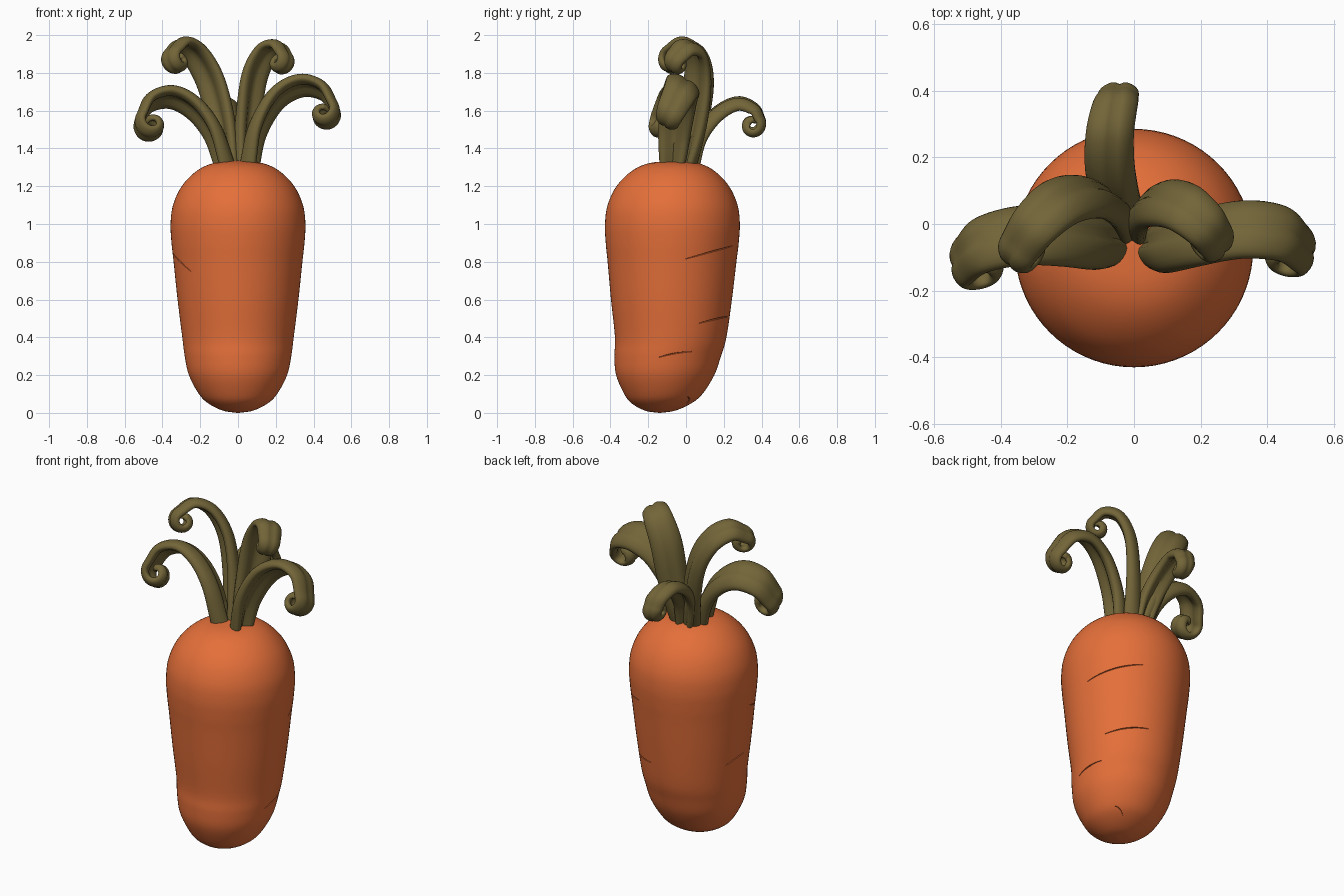
import bpy, bmesh, math
from mathutils import Vector, Matrix

cube = bpy.data.objects.get("Cube")
if cube:
    bpy.data.objects.remove(cube, do_unlink=True)


def material(name, rgb):
    m = bpy.data.materials.new(name)
    m.use_nodes = True
    m.diffuse_color = (*rgb, 1)
    bsdf = m.node_tree.nodes["Principled BSDF"]
    bsdf.inputs["Base Color"].default_value = (*rgb, 1)
    bsdf.inputs["Roughness"].default_value = 0.7
    return m


orange = material("carrot orange", (0.78, 0.16, 0.042))
olive = material("leaf olive", (0.17, 0.13, 0.04))


def spline(points, steps):
    """Smooth path through the points."""
    p = [Vector(q) for q in points]
    p = [2 * p[0] - p[1]] + p + [2 * p[-1] - p[-2]]
    out = []
    for i in range(1, len(p) - 2):
        a, b, c, d = p[i - 1:i + 3]
        for k in range(steps):
            t = k / steps
            out.append(0.5 * (2 * b + (c - a) * t + (2 * a - 5 * b + 4 * c - d) * t * t
                              + (3 * b - a - 3 * c + d) * t ** 3))
    return out + [p[-2]]


def skin(name, rings, mat):
    """Join closed rings of points into a capped tube."""
    bm = bmesh.new()
    loops = [[bm.verts.new(p) for p in ring] for ring in rings]
    n = len(loops[0])
    for a, b in zip(loops, loops[1:]):
        for i in range(n):
            j = (i + 1) % n
            bm.faces.new((a[i], a[j], b[j], b[i]))
    bm.faces.new(loops[0])
    bm.faces.new(loops[-1])
    bmesh.ops.recalc_face_normals(bm, faces=bm.faces)
    mesh = bpy.data.meshes.new(name)
    bm.to_mesh(mesh)
    bm.free()
    mesh.materials.append(mat)
    obj = bpy.data.objects.new(name, mesh)
    bpy.context.collection.objects.link(obj)
    return obj


def activate(obj):
    bpy.ops.object.select_all(action="DESELECT")
    obj.select_set(True)
    bpy.context.view_layer.objects.active = obj


# Root: round rings given as radius, centre y, height
profile = spline([(0.004, -.14, 0), (.08, -.137, .012), (.157, -.13, .05), (.207, -.12, .1),
                  (.26, -.11, .2), (.282, -.097, .3), (.295, -.081, .4), (.32, -.077, .6),
                  (.341, -.074, .8), (.352, -.073, .9), (.357, -.072, 1), (.344, -.071, 1.1),
                  (.298, -.07, 1.2), (.22, -.068, 1.28), (.13, -.065, 1.322),
                  (.004, -.06, 1.335)], 5)


def on_root(angle, z):
    """Point on the root surface at an angle and height."""
    k = max(i for i, q in enumerate(profile[:-1]) if q.z <= z)
    a, b = profile[k], profile[k + 1]
    q = a.lerp(b, (z - a.z) / (b.z - a.z))
    return Vector((q.x * math.cos(angle), q.y + q.x * math.sin(angle), z))


SIDES = 72
root = skin("carrot_root",
            [[(q.x * math.cos(math.tau * i / SIDES), q.y + q.x * math.sin(math.tau * i / SIDES), q.z)
              for i in range(SIDES)] for q in profile], orange)

# Creases: thin tapered grooves cut into the root (start angle, height, end angle, height)
creases = [(12, .815, 66, .885), (29, .475, 75, .51), (-9, .295, 25, .325),
           (190, .84, 222, .75), (160, .52, 186, .55), (42, .085, 58, .05)]
for a0, z0, a1, z1 in creases:
    rings = []
    for k in range(17):
        t = k / 16
        bow = math.sin(math.pi * t)
        ang = math.radians(a0 + (a1 - a0) * t)
        c = on_root(ang, z0 + (z1 - z0) * t + 0.006 * bow)
        out = Vector((math.cos(ang), math.sin(ang), 0))
        size = 0.002 + 0.003 * bow
        rings.append([c + out * (size * 1.6 * math.cos(s)) + Vector((0, 0, size * 0.7 * math.sin(s)))
                      for s in (math.tau * i / 8 for i in range(8))])
    cutter = skin("crease_cutter", rings, orange)
    cutter.hide_render = True
    mod = root.modifiers.new("crease", "BOOLEAN")
    mod.operation = "DIFFERENCE"
    mod.solver = "EXACT"
    mod.object = cutter
    activate(root)
    bpy.ops.object.modifier_apply(modifier=mod.name)
    bpy.data.objects.remove(cutter, do_unlink=True)
activate(root)
bpy.ops.object.shade_smooth_by_angle(angle=math.radians(35))


def leaf(name, stem, side, width, radius):
    """Grooved blade swept up the stem path and ending in a spiral curl."""
    path = spline(stem, 8)
    side = Vector(side).normalized()
    t = (path[-1] - path[-2]).normalized()
    axis = (side - t * side.dot(t)).normalized()
    # spiral tip
    turns = 38
    step = math.radians(10)
    for k in range(turns):
        t = Matrix.Rotation(step, 3, axis) @ t
        path.append(path[-1] + t * (radius * (1 - 0.65 * k / turns) * step))
    # distance along the path
    dist = [0]
    for a, b in zip(path, path[1:]):
        dist.append(dist[-1] + (b - a).length)
    rings = []
    for i, p in enumerate(path):
        f = dist[i] / dist[-1]
        t = (path[min(i + 1, len(path) - 1)] - path[max(i - 1, 0)]).normalized()
        s = (side - t * side.dot(t)).normalized()
        n = t.cross(s)
        end = max(0.1, min(1, math.sqrt((1 - f) / 0.03)))
        swell = math.sin(math.pi * min(1, f * 1.05)) ** 0.8
        w = width / 2 * (0.62 - 0.22 * f + 0.48 * swell) * end
        h = (0.052 - 0.03 * f) * end
        ring = []
        for k in range(28):
            a = math.tau * k / 28
            u, v = math.cos(a), math.sin(a)
            v = math.copysign(abs(v) ** 0.8, v)
            # narrow groove above, broad channel below
            v += -0.3 * math.exp(-(u / 0.2) ** 2) if v > 0 else 0.7 * math.exp(-(u / 0.4) ** 2)
            v -= 0.35 * u * u
            ring.append(p + s * (u * w) + n * (v * h))
        rings.append(ring)
    obj = skin(name, rings, olive)
    activate(obj)
    bpy.ops.object.shade_smooth_by_angle(angle=math.radians(50))


# Leaves: the blades lean so their outer faces turn to the back
leaf("leaf_left_low", [(.055, -.07, 1.29), (.1, -.055, 1.5), (.2, -.03, 1.67), (.33, -.01, 1.74),
                       (.45, -.025, 1.71), (.512, -.075, 1.61)], (.15, 1, -.6), .2, .062)
leaf("leaf_right_low", [(-.06, -.06, 1.29), (-.13, -.045, 1.49), (-.23, -.03, 1.62), (-.35, -.03, 1.68),
                        (-.465, -.06, 1.65), (-.52, -.11, 1.55)], (.15, -1, .6), .2, .066)
leaf("leaf_left_high", [(.02, 0, 1.29), (.045, .05, 1.55), (.08, .07, 1.78), (.145, .055, 1.91),
                        (.215, 0, 1.94), (.255, -.055, 1.89)], (.65, .75, -.4), .18, .048)
leaf("leaf_right_high", [(-.03, 0, 1.29), (-.08, .06, 1.55), (-.14, .09, 1.76), (-.22, .07, 1.9),
                         (-.3, 0, 1.955), (-.355, -.08, 1.91)], (.75, -.65, .4), .18, .056)
leaf("leaf_back", [(-.02, .02, 1.29), (-.05, .07, 1.46), (-.07, .16, 1.58), (-.07, .27, 1.64),
                   (-.055, .36, 1.61), (-.045, .395, 1.55)], (-1, 0, .2), .15, .05)
